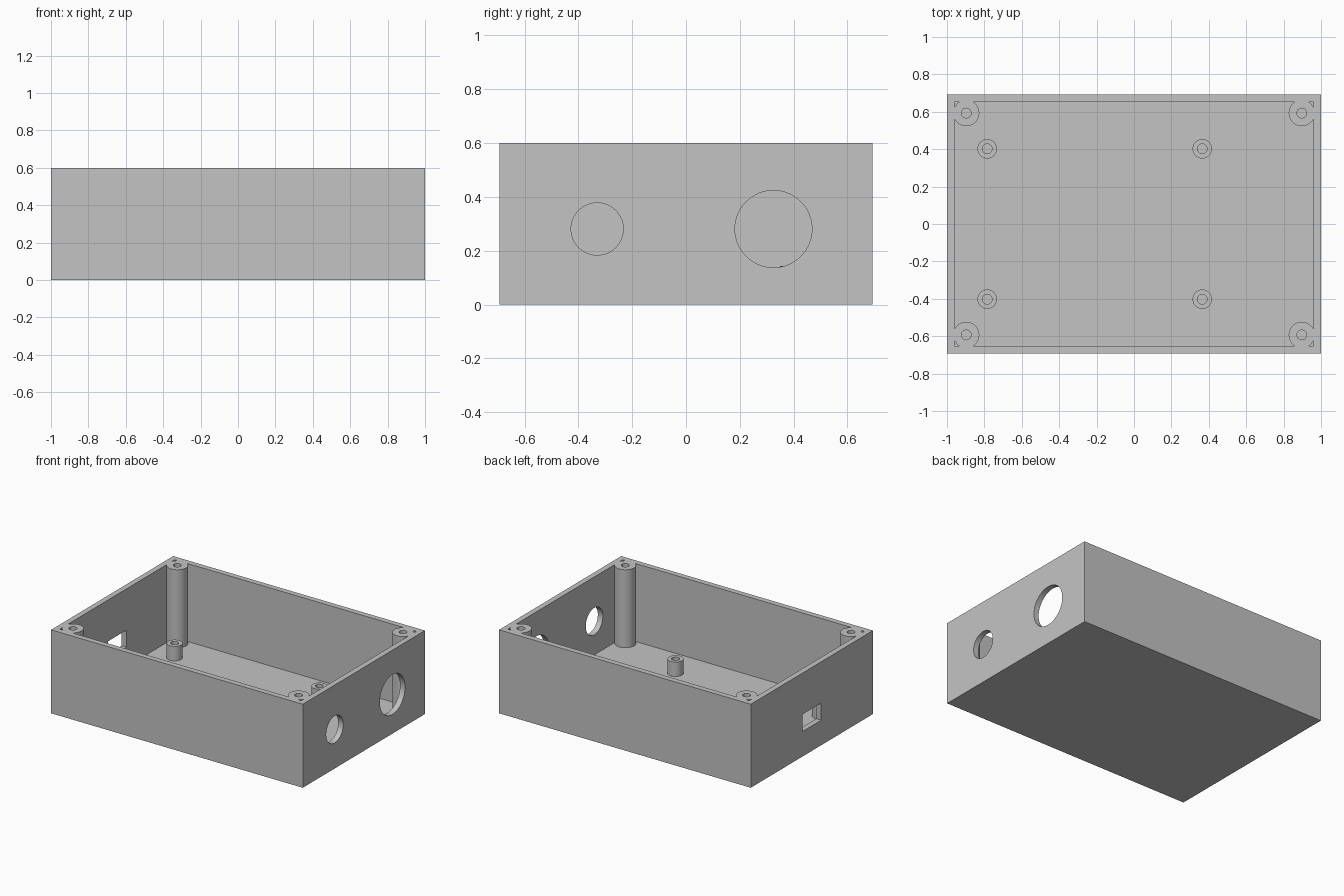
import bpy
from math import pi, radians

cube = bpy.data.objects.get("Cube")
if cube:
    bpy.data.objects.remove(cube, do_unlink=True)

# Overall sizes
HALF_X, HALF_Y, HEIGHT = 1.0, 0.693, 0.6
WALL = 0.04
POST_X, POST_Y, POST_R = 0.897, 0.593, 0.07
STANDOFF_R, STANDOFF_TOP = 0.052, 0.144
SCREW_R = 0.026

grey = bpy.data.materials.new("plain grey")
grey.use_nodes = True
grey.diffuse_color = (0.55, 0.55, 0.55, 1)
grey.node_tree.nodes["Principled BSDF"].inputs["Base Color"].default_value = grey.diffuse_color


def box(name, low, high):
    centre = [(a + b) / 2 for a, b in zip(low, high)]
    bpy.ops.mesh.primitive_cube_add(size=1, location=centre)
    obj = bpy.context.object
    obj.name = name
    obj.scale = [b - a for a, b in zip(low, high)]
    bpy.ops.object.transform_apply(location=True, rotation=True, scale=True)
    obj.data.materials.append(grey)
    return obj


def cylinder(name, radius, centre, length, sideways=False, sides=48):
    turn = (0, pi / 2, 0) if sideways else (0, 0, 0)
    bpy.ops.mesh.primitive_cylinder_add(vertices=sides, radius=radius, depth=length,
                                        location=centre, rotation=turn)
    obj = bpy.context.object
    obj.name = name
    bpy.ops.object.transform_apply(location=True, rotation=True, scale=True)
    obj.data.materials.append(grey)
    return obj


def upright(name, radius, x, y, bottom, top):
    return cylinder(name, radius, (x, y, (bottom + top) / 2), top - bottom)


def cut(target, cutter):
    """Subtract the cutter from the target, then discard it."""
    mod = target.modifiers.new("cut", "BOOLEAN")
    mod.operation = "DIFFERENCE"
    mod.solver = "EXACT"
    mod.object = cutter
    bpy.context.view_layer.objects.active = target
    bpy.ops.object.modifier_apply(modifier=mod.name)
    bpy.data.objects.remove(cutter, do_unlink=True)


def finish(obj):
    bpy.ops.object.select_all(action="DESELECT")
    obj.select_set(True)
    bpy.context.view_layer.objects.active = obj
    bpy.ops.object.shade_smooth_by_angle(angle=radians(30))


corners = [(sx * POST_X, sy * POST_Y) for sx in (-1, 1) for sy in (-1, 1)]

# Cavity shape, leaving the corner screw posts solid
cavity = box("cavity", (-HALF_X + WALL, -HALF_Y + WALL, WALL),
             (HALF_X - WALL, HALF_Y - WALL, HEIGHT + 0.1))
for x, y in corners:
    cut(cavity, upright("post_shape", POST_R, x, y, 0, HEIGHT + 0.2))

# Open tray with walls, floor and corner posts
enclosure = box("enclosure", (-HALF_X, -HALF_Y, 0), (HALF_X, HALF_Y, HEIGHT))
cut(enclosure, cavity)

# Screw holes in the corner posts
for x, y in corners:
    cut(enclosure, upright("screw_hole", SCREW_R, x, y, WALL, HEIGHT + 0.1))

# Two round ports in one end wall
for y, radius in ((-0.33, 0.097), (0.325, 0.143)):
    cut(enclosure, cylinder("round_port", radius, (HALF_X - WALL / 2, y, 0.281),
                            WALL * 2, sideways=True, sides=64))

# Rectangular socket opening in the other end wall
cut(enclosure, box("socket_port", (-HALF_X - 0.05, -0.107, 0.18),
                   (-HALF_X + WALL + 0.02, 0.107, 0.303)))
finish(enclosure)

# Board standoffs on the floor
for x, x_name in ((-0.785, "right"), (0.365, "left")):
    for y, y_name in ((-0.402, "front"), (0.402, "back")):
        standoff = upright(f"standoff_{y_name}_{x_name}", STANDOFF_R, x, y, WALL, STANDOFF_TOP)
        cut(standoff, upright("screw_hole", SCREW_R, x, y, 0, STANDOFF_TOP + 0.1))
        finish(standoff)
